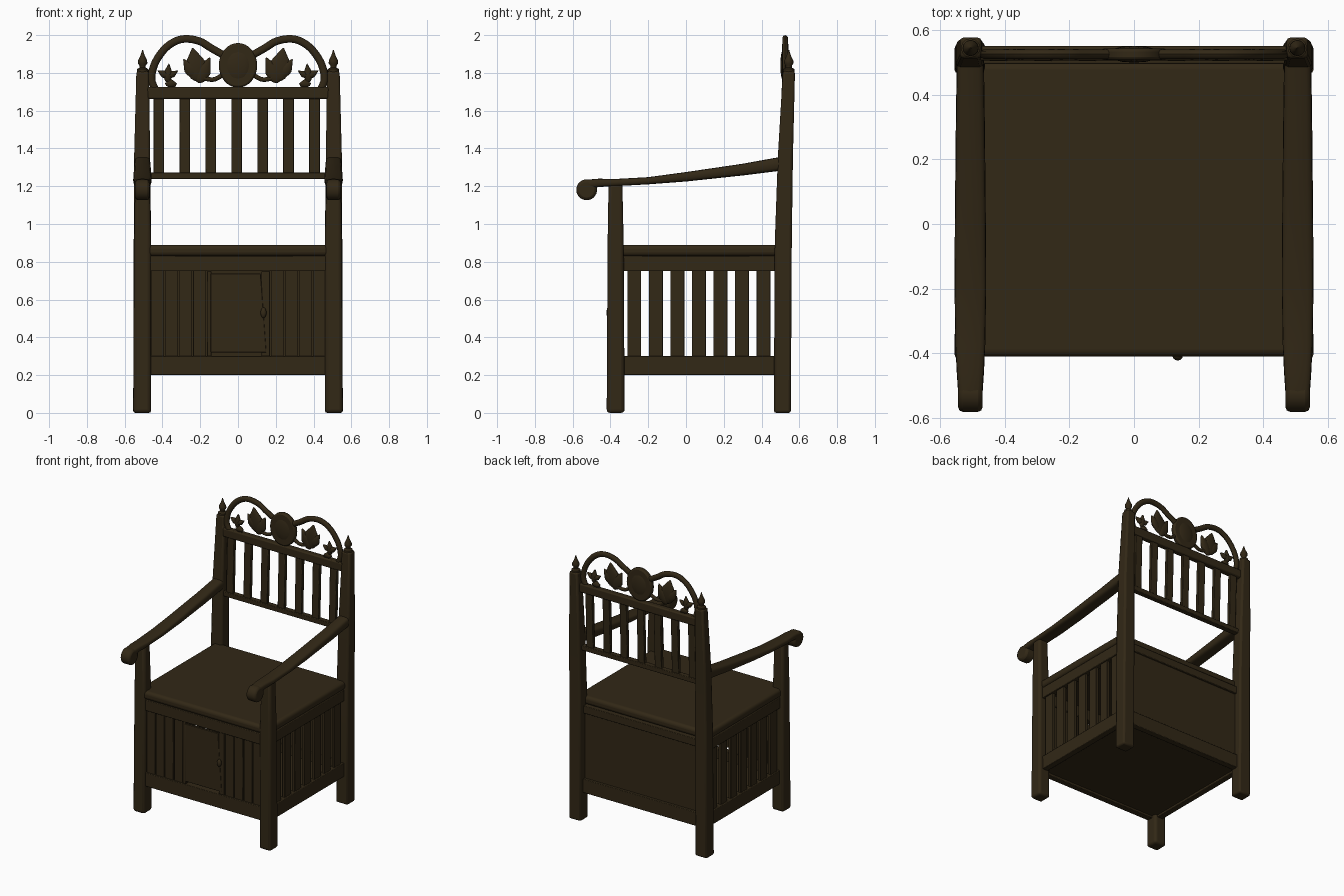
import bpy, bmesh, math
from mathutils import Matrix, Vector

if "Cube" in bpy.data.objects:
    bpy.data.objects.remove(bpy.data.objects["Cube"])

wood = bpy.data.materials.new("dark brown wood")
wood.use_nodes = True
COLOUR = (0.032, 0.021, 0.008, 1)
wood.diffuse_color = COLOUR
wood.node_tree.nodes["Principled BSDF"].inputs["Base Color"].default_value = COLOUR


def finish(name, bm, bevel=0.0, segments=2, smooth=True):
    bmesh.ops.recalc_face_normals(bm, faces=bm.faces)
    mesh = bpy.data.meshes.new(name)
    bm.to_mesh(mesh)
    bm.free()
    mesh.materials.append(wood)
    ob = bpy.data.objects.new(name, mesh)
    bpy.context.collection.objects.link(ob)
    if bevel:
        mod = ob.modifiers.new("edges", 'BEVEL')
        mod.width, mod.segments = bevel, segments
    if smooth:
        bpy.ops.object.select_all(action='DESELECT')
        ob.select_set(True)
        bpy.context.view_layer.objects.active = ob
        bpy.ops.object.shade_smooth_by_angle(angle=math.radians(40))
    return ob


def loft(name, rings, bevel=0.0, segments=2):
    """Skin closed rings of points and cap both ends."""
    bm = bmesh.new()
    loops = [[bm.verts.new(p) for p in r] for r in rings]
    n = len(loops[0])
    for a, b in zip(loops, loops[1:]):
        for i in range(n):
            bm.faces.new((a[i], a[(i + 1) % n], b[(i + 1) % n], b[i]))
    bm.faces.new(loops[0])
    bm.faces.new(loops[-1])
    return finish(name, bm, bevel, segments)


def rect(x0, x1, y0, y1, z):
    return [(x0, y0, z), (x1, y0, z), (x1, y1, z), (x0, y1, z)]


def box(name, x0, x1, y0, y1, z0, z1, bevel=0.004, segments=2):
    return loft(name, [rect(x0, x1, y0, y1, z0), rect(x0, x1, y0, y1, z1)], bevel, segments)


def mirror_x(points, s):
    return [(s * x, y, z) for x, y, z in points]


def lathe(name, x, y, profile, n=12):
    rings = [[(x + r * math.cos(math.tau * i / n), y + r * math.sin(math.tau * i / n), z)
              for i in range(n)] for r, z in profile]
    return loft(name, rings)


def ellipsoid(name, loc, size, angle=0.0, pinch=0.0):
    """Flattened ball; pinch draws its upper end to a leaf tip."""
    bm = bmesh.new()
    bmesh.ops.create_uvsphere(bm, u_segments=14, v_segments=10, radius=1)
    for v in bm.verts:
        v.co.x *= 1 - pinch * max(v.co.z, 0)
    turn = Matrix.Translation(loc) @ Matrix.Rotation(angle, 4, 'Y') @ Matrix.Diagonal((*size, 1))
    bmesh.ops.transform(bm, matrix=turn, verts=bm.verts)
    return finish(name, bm)


def cylinder(name, loc, radius, depth, axis, squash=1.0, bevel=0.01):
    bm = bmesh.new()
    bmesh.ops.create_cone(bm, cap_ends=True, segments=32, radius1=radius, radius2=radius, depth=depth)
    turn = (Matrix.Translation(loc) @ Matrix.Diagonal((squash, 1, 1, 1))
            @ Matrix.Rotation(math.pi / 2, 4, axis))
    bmesh.ops.transform(bm, matrix=turn, verts=bm.verts)
    return finish(name, bm, bevel)


def spline(pts, steps=8):
    """Smooth path through 2D points."""
    p = [Vector(q) for q in [pts[0], *pts, pts[-1]]]
    out = []
    for a, b, c, d in zip(p, p[1:], p[2:], p[3:]):
        for k in range(steps):
            t = k / steps
            out.append(0.5 * (2 * b + (c - a) * t + (2 * a - 5 * b + 4 * c - d) * t * t
                              + (3 * b - a - 3 * c + d) * t ** 3))
    return out + [p[-1]]


def ribbon(name, pts, y, thick, depth, s):
    """Oval section swept along an x-z path."""
    path, rings = spline(pts), []
    for i, p in enumerate(path):
        t = (path[min(i + 1, len(path) - 1)] - path[max(i - 1, 0)]).normalized()
        ring = []
        for k in range(10):
            a = math.tau * k / 10
            off = thick * math.cos(a)
            ring.append((p.x - t.y * off, y + depth * math.sin(a), p.y + t.x * off))
        rings.append(mirror_x(ring, s))
    return loft(name, rings)


CREST_Y = 0.525
for s, side in ((1, "left"), (-1, "right")):
    # Posts
    loft(f"front_post_{side}", [mirror_x(r, s) for r in (
        rect(0.46, 0.555, -0.42, -0.325, 0), rect(0.46, 0.55, -0.415, -0.33, 0.9),
        rect(0.467, 0.545, -0.41, -0.337, 1.215))], 0.018, 3)
    loft(f"back_post_{side}", [mirror_x(r, s) for r in (
        rect(0.46, 0.555, 0.465, 0.555, 0), rect(0.46, 0.552, 0.47, 0.56, 0.9),
        rect(0.465, 0.55, 0.486, 0.566, 1.35), rect(0.472, 0.538, 0.513, 0.577, 1.81))], 0.012)
    lathe(f"finial_{side}", 0.505 * s, 0.544, [
        (0.03, 1.805), (0.03, 1.82), (0.016, 1.828), (0.016, 1.838), (0.025, 1.85),
        (0.024, 1.866), (0.012, 1.89), (0.002, 1.922)])

    # Armrest: rounded section along a falling path, ending in a scroll
    rings = []
    path = [(0.51, 1.32, 0.037, 0.042), (0.3, 1.288, 0.031, 0.045), (0.0, 1.25, 0.025, 0.048),
            (-0.2, 1.229, 0.019, 0.049), (-0.38, 1.219, 0.019, 0.046), (-0.46, 1.218, 0.022, 0.042),
            (-0.52, 1.21, 0.025, 0.038)]
    for y, z, h, w in path:
        ring = []
        for k in range(16):
            c, d = math.cos(math.tau * k / 16), math.sin(math.tau * k / 16)
            ring.append((0.506 + w * math.copysign(abs(c) ** 0.5, c), y,
                         z + h * math.copysign(abs(d) ** 0.6, d)))
        rings.append(mirror_x(ring, s))
    loft(f"armrest_{side}", rings)
    cylinder(f"arm_scroll_{side}", (0.506 * s, -0.526, 1.181), 0.055, 0.076, 'Y', bevel=0.015)

    # Side rails and slats
    x0, x1 = sorted((0.48 * s, 0.525 * s))
    box(f"side_bottom_rail_{side}", x0, x1, -0.36, 0.5, 0.2, 0.3)
    box(f"side_top_rail_{side}", x0, x1, -0.36, 0.5, 0.75, 0.83)
    x0, x1 = sorted((0.492 * s, 0.514 * s))
    for i in range(7):
        y = -0.274 + 0.114 * i
        box(f"side_slat_{side}_{i}", x0, x1, y - 0.037, y + 0.037, 0.29, 0.76, 0.003)

    # Front boards either side of the door
    for i in range(4):
        x = s * (0.425 - 0.074 * i) + (0.005 if s > 0 else 0)
        box(f"front_board_{side}_{i}", x - 0.034, x + 0.034, -0.395, -0.372, 0.29, 0.76, 0.003)

    # Carved crest
    ribbon(f"crest_arch_{side}", [(0.44, 1.715), (0.458, 1.77), (0.44, 1.85), (0.39, 1.925),
           (0.33, 1.968), (0.27, 1.98), (0.2, 1.966), (0.14, 1.93), (0.06, 1.885)],
           CREST_Y, 0.02, 0.016, s)
    ribbon(f"crest_stem_{side}", [(0.08, 1.79), (0.13, 1.765), (0.19, 1.78), (0.22, 1.84)],
           CREST_Y, 0.012, 0.012, s)
    ribbon(f"crest_sprig_{side}", [(0.33, 1.73), (0.36, 1.75), (0.38, 1.8)],
           CREST_Y, 0.01, 0.01, s)
    for i, (x, z, w, h, a) in enumerate((
            (0.225, 1.845, 0.06, 0.09, 10), (0.18, 1.815, 0.04, 0.075, -25),
            (0.255, 1.825, 0.035, 0.06, 35),
            (0.37, 1.8, 0.024, 0.05, -5), (0.395, 1.795, 0.02, 0.035, 60),
            (0.345, 1.795, 0.018, 0.032, -60), (0.355, 1.745, 0.032, 0.022, 0))):
        ellipsoid(f"crest_leaf_{side}_{i}", (x * s, CREST_Y, z), (w, 0.016, h),
                  math.radians(a * s), 0.75)

# Seat and box
box("seat", -0.53, 0.53, -0.41, 0.5, 0.83, 0.89, 0.022, 4)
box("front_bottom_rail", -0.47, 0.47, -0.405, -0.36, 0.2, 0.3)
box("front_top_rail", -0.47, 0.47, -0.405, -0.36, 0.75, 0.83)
box("back_panel", -0.47, 0.47, 0.485, 0.505, 0.22, 0.83, 0)
box("back_bottom_rail", -0.47, 0.47, 0.48, 0.525, 0.2, 0.3)
box("back_top_rail", -0.47, 0.47, 0.48, 0.52, 0.775, 0.83)
box("floor", -0.5, 0.5, -0.38, 0.5, 0.215, 0.235, 0)

# Door with its frame and handle
box("door_frame_left", -0.165, -0.14, -0.4, -0.37, 0.3, 0.75)
box("door_frame_right", 0.125, 0.17, -0.4, -0.37, 0.3, 0.75)
loft("door_panel", [rect(-0.145, 0.15, -0.402, -0.385, 0.32),
                    rect(-0.145, 0.12, -0.402, -0.385, 0.738)], 0.003)
ellipsoid("door_handle", (0.135, -0.408, 0.53), (0.016, 0.014, 0.028))

# Backrest
box("backrest_bottom_rail", -0.48, 0.48, 0.495, 0.535, 1.238, 1.272)
box("backrest_top_rail", -0.48, 0.48, 0.506, 0.55, 1.663, 1.725, 0.008)
for i in range(7):
    x = -0.42 + 0.1375 * i
    loft(f"backrest_slat_{i}", [rect(x - 0.028, x + 0.028, 0.503, 0.527, 1.26),
                                rect(x - 0.028, x + 0.028, 0.515, 0.54, 1.68)], 0.004)

# Oval medallion with a raised boss
cylinder("medallion", (0, CREST_Y, 1.84), 0.118, 0.036, 'X', 0.86)
ellipsoid("medallion_boss", (0, CREST_Y, 1.84), (0.085, 0.026, 0.1))
